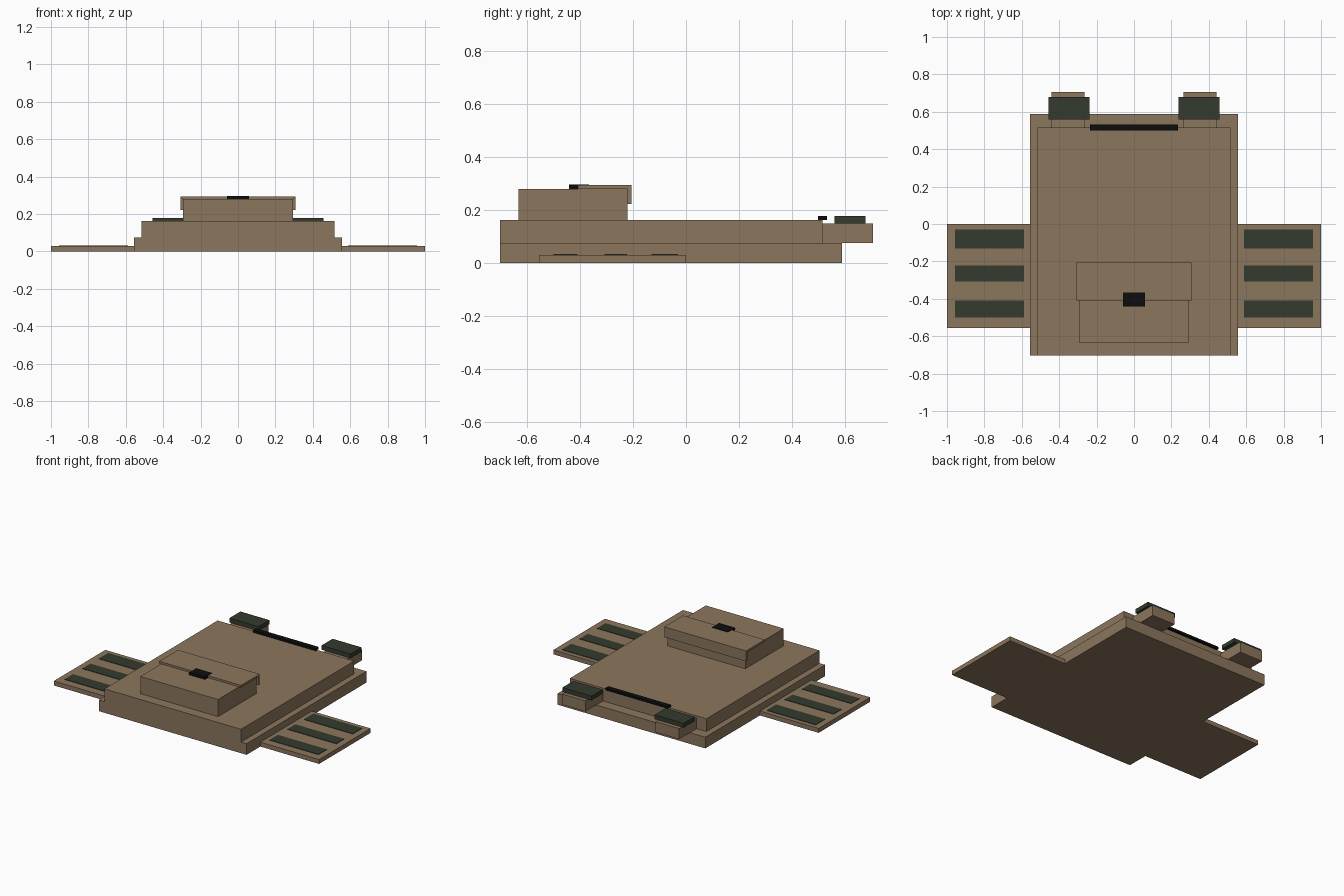
import bpy
import bmesh

if "Cube" in bpy.data.objects:
    bpy.data.objects.remove(bpy.data.objects["Cube"])


def material(name, rgb):
    m = bpy.data.materials.new(name)
    m.diffuse_color = (*rgb, 1.0)
    m.use_nodes = True
    m.node_tree.nodes["Principled BSDF"].inputs["Base Color"].default_value = m.diffuse_color
    return m


TAN = material("tan canvas", (0.258, 0.182, 0.108))
GREEN = material("dark green webbing", (0.033, 0.043, 0.027))
BLACK = material("black plastic", (0.004, 0.004, 0.004))


def box(name, x, y, z, mat):
    """Box from (min, max) ranges on each axis."""
    bm = bmesh.new()
    bmesh.ops.create_cube(bm, size=1.0)
    for v in bm.verts:
        v.co = [r[0] if c < 0 else r[1] for c, r in zip(v.co, (x, y, z))]
    return finish(name, bm, mat)


def finish(name, bm, mat):
    bmesh.ops.recalc_face_normals(bm, faces=bm.faces)
    mesh = bpy.data.meshes.new(name)
    bm.to_mesh(mesh)
    bm.free()
    mesh.materials.append(mat)
    obj = bpy.data.objects.new(name, mesh)
    bpy.context.collection.objects.link(obj)
    return obj


def pair(name, x, y, z, mat):
    """The same box on the right and mirrored on the left."""
    box("right_" + name, x, y, z, mat)
    box("left_" + name, (-x[1], -x[0]), y, z, mat)


# Main body: wide back panel with a narrower compartment on top
box("back_panel", (-0.557, 0.557), (-0.703, 0.588), (0, 0.076), TAN)
box("main_compartment", (-0.515, 0.515), (-0.703, 0.516), (0.076, 0.163), TAN)

# Front pocket
box("pocket", (-0.293, 0.293), (-0.633, -0.22), (0.163, 0.28), TAN)

# Pocket flap: L-shaped side profile extruded across x
profile = [(-0.408, 0.28), (-0.22, 0.28), (-0.22, 0.223),
           (-0.206, 0.223), (-0.206, 0.294), (-0.408, 0.294)]
bm = bmesh.new()
side = bm.faces.new([bm.verts.new((-0.308, y, z)) for y, z in profile])
ext = bmesh.ops.extrude_face_region(bm, geom=[side])
bmesh.ops.translate(bm, vec=(0.616, 0, 0),
                    verts=[g for g in ext["geom"] if isinstance(g, bmesh.types.BMVert)])
finish("pocket_flap", bm, TAN)

# Flap buckle and top handle
box("flap_buckle", (-0.059, 0.059), (-0.441, -0.366), (0.28, 0.297), BLACK)
box("top_handle", (-0.236, 0.236), (0.499, 0.532), (0.163, 0.178), BLACK)

# Shoulder tabs with green pads
pair("shoulder_tab", (0.265, 0.441), (0.516, 0.705), (0.076, 0.149), TAN)
pair("shoulder_pad", (0.238, 0.457), (0.56, 0.678), (0.149, 0.178), GREEN)

# Side wings with three webbing strips each
pair("side_wing", (0.557, 1.0), (-0.555, 0.0), (0, 0.03), TAN)
for i, y in enumerate([(-0.131, -0.03), (-0.307, -0.222), (-0.5, -0.41)]):
    pair(f"wing_strip_{i + 1}", (0.588, 0.957), y, (0.03, 0.033), GREEN)
